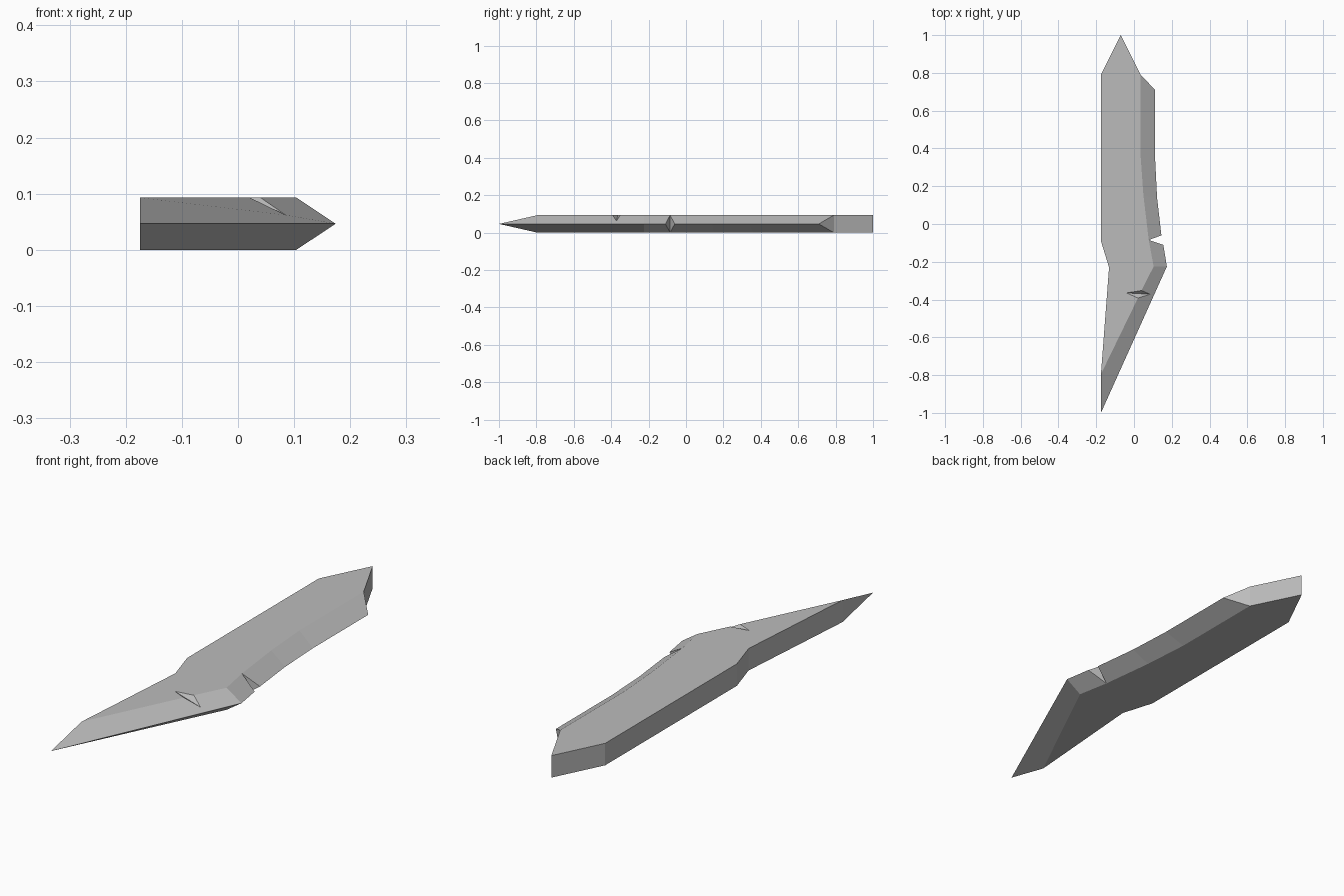
import bpy
import bmesh

if "Cube" in bpy.data.objects:
    bpy.data.objects.remove(bpy.data.objects["Cube"], do_unlink=True)

THICK = 0.093
MID = THICK / 2

steel = bpy.data.materials.new("grey steel")
steel.use_nodes = True
GREY = (0.5, 0.5, 0.5, 1)
steel.diffuse_color = GREY
steel.node_tree.nodes["Principled BSDF"].inputs["Base Color"].default_value = GREY

bm = bmesh.new()


def pair(x, y):
    """Matching top and bottom corners of the flat sides."""
    return bm.verts.new((x, y, THICK)), bm.verts.new((x, y, 0))


def mid(x, y):
    """Point on the sharp edge."""
    return bm.verts.new((x, y, MID))


# Back of the blade, from the butt down to the heel of the point
back = [pair(*p) for p in [(-0.07, 1.0), (-0.175, 0.79), (-0.175, -0.09),
                           (-0.132, -0.23), (-0.175, -0.795)]]
# Shoulder line where the flats turn into the ground bevel
shoulder = [pair(*p) for p in [(0.035, 0.79), (0.035, 0.36), (0.05, 0.15),
                               (0.078, -0.085), (0.104, -0.225)]]
# Sharp edge above and below the nick, and the point
upper = [mid(*p) for p in [(0.112, 0.71), (0.112, 0.34), (0.122, 0.14), (0.145, -0.06)]]
lower = [mid(*p) for p in [(0.155, -0.11), (0.174, -0.225)]]
tip = mid(-0.175, -1.0)

# Scratch corners: start on the flat, shoulder crossings, end on the bevel
start = bm.verts.new((-0.04, -0.365, THICK))
cross_a = bm.verts.new((0.040, -0.352, THICK))
cross_b = bm.verts.new((0.021, -0.392, THICK))
end = bm.verts.new((0.085, -0.372, 0.062))

# Flats, with the scratch opening in the top one
scratch = {0: [cross_a, start, cross_b], 1: []}
for side in (0, 1):
    bm.faces.new([p[side] for p in shoulder] + scratch[side]
                 + [p[side] for p in reversed(back)])

# Walls of the back and butt
for a, b in zip(back, back[1:]):
    bm.faces.new((a[0], b[0], b[1], a[1]))
bm.faces.new((back[0][0], back[0][1], shoulder[0][1], shoulder[0][0]))
bm.faces.new((back[-1][0], tip, back[-1][1]))

# Ground bevels on both sides
for line, edge in ((shoulder[:4], upper), (shoulder[3:], lower)):
    for i in range(len(edge) - 1):
        for side in (0, 1):
            bm.faces.new((line[i][side], edge[i], edge[i + 1], line[i + 1][side]))
bm.faces.new((shoulder[4][0], lower[1], tip, back[4][0], cross_b, end, cross_a))
bm.faces.new((shoulder[4][1], lower[1], tip, back[4][1]))

# End of the bevel and the two walls of the nick
for corner, point in ((shoulder[0], upper[0]), (shoulder[3], upper[-1]),
                      (shoulder[3], lower[0])):
    bm.faces.new((corner[0], corner[1], point))

# Scratch walls
bm.faces.new((start, cross_a, end))
bm.faces.new((start, end, cross_b))

bmesh.ops.recalc_face_normals(bm, faces=bm.faces[:])
mesh = bpy.data.meshes.new("blade")
bm.to_mesh(mesh)
bm.free()
mesh.materials.append(steel)
blade = bpy.data.objects.new("blade", mesh)
bpy.context.collection.objects.link(blade)
